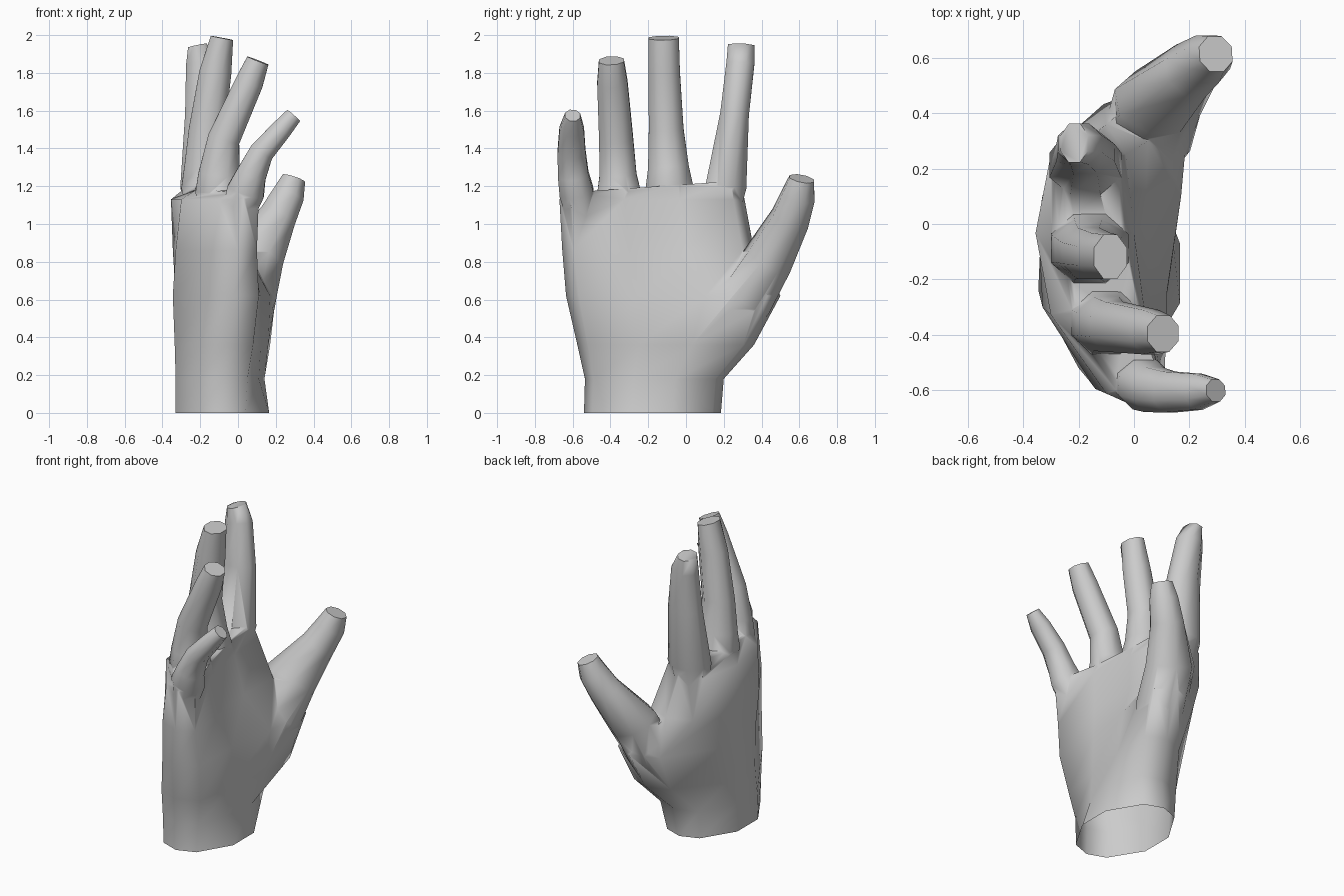
import bpy, bmesh, math
from mathutils import Vector

if "Cube" in bpy.data.objects:
    bpy.data.objects.remove(bpy.data.objects["Cube"])


def loft(name, rings):
    """Skin a closed solid through rings of equal point count."""
    bm = bmesh.new()
    loops = [[bm.verts.new(p) for p in r] for r in rings]
    n = len(loops[0])
    for a, b in zip(loops, loops[1:]):
        for i in range(n):
            j = (i + 1) % n
            bm.faces.new((a[i], a[j], b[j], b[i]))
    bm.faces.new(loops[0][::-1])
    bm.faces.new(loops[-1])
    bmesh.ops.recalc_face_normals(bm, faces=bm.faces)
    me = bpy.data.meshes.new(name)
    bm.to_mesh(me)
    bm.free()
    ob = bpy.data.objects.new(name, me)
    bpy.context.collection.objects.link(ob)
    return ob


def finger(name, stations, sides=8):
    """Tapered tube with a hidden root; stations are x, y, z, depth radius, width radius."""
    pts = [Vector(s[:3]) for s in stations]
    radii = [s[3:] for s in stations]
    # root buried in the palm
    pts.insert(0, pts[0] - (pts[1] - pts[0]).normalized() * 0.2)
    radii.insert(0, [r * 0.75 for r in radii[0]])
    rings = []
    for i, (p, (rd, rw)) in enumerate(zip(pts, radii)):
        t = (pts[min(i + 1, len(pts) - 1)] - pts[max(i - 1, 0)]).normalized()
        w = Vector((0, 1, 0))
        w = (w - t * w.dot(t)).normalized()
        d = w.cross(t)
        k = 1 / math.cos(math.pi / sides)
        angles = [2 * math.pi * (j + 0.5) / sides for j in range(sides)]
        rings.append([p + d * (rd * k * math.cos(a)) + w * (rw * k * math.sin(a)) for a in angles])
    return loft(name, rings)


# Palm sections: z, (y min, y max), (x at those ends), back x, palm-side x
STATIONS = (0.06, 0.35, 0.65, 0.94)
sections = [
    (0.00, (-.54, .185), (-.08, -.08), (-.20, -.33, -.33, -.20), (.04, .165, .165, .04)),
    (0.18, (-.535, .20), (-.08, -.05), (-.21, -.33, -.33, -.20), (.05, .11, .14, .08)),
    (0.36, (-.575, .36), (-.06, .04), (-.20, -.335, -.32, -.10), (.08, .12, .16, .17)),
    (0.62, (-.635, .50), (-.03, .07), (-.16, -.345, -.33, -.11), (.11, .12, .17, .20)),
    (0.86, (-.655, .36), (.00, -.10), (-.14, -.33, -.345, -.26), (.10, .06, .04, .05)),
    (1.13, (-.67, .31), (.03, -.16), (-.10, -.30, -.355, -.30), (.11, .04, .00, -.03)),
    (1.21, (-.65, .29), (.04, -.16), (-.05, -.21, -.26, -.25), (.10, .02, -.03, -.06)),
]
rings = []
for z, (y0, y1), (e0, e1), back, front in sections:
    ys = [y0 + (y1 - y0) * t for t in STATIONS]
    ring = [(e0, y0)] + list(zip(front, ys)) + [(e1, y1)] + list(zip(back, ys))[::-1]
    tilt = 0.07 if z > 1.2 else 0
    rings.append([(x, y, z + tilt * y) for x, y in ring])
hand = loft("hand", rings)

# Four fingers and the thumb, flared where they leave the palm
digits = {
    "index_finger": [(-.175, .212, 1.20, .13, .108), (-.175, .257, 1.58, .105, .076),
                     (-.195, .288, 1.85, .08, .074), (-.215, .292, 1.945, .05, .07)],
    "middle_finger": [(-.16, -.088, 1.20, .14, .125), (-.165, -.093, 1.30, .12, .108),
                      (-.165, -.105, 1.50, .095, .092), (-.12, -.115, 1.80, .085, .083),
                      (-.085, -.118, 1.985, .06, .08)],
    "ring_finger": [(-.10, -.355, 1.17, .125, .115), (-.10, -.36, 1.26, .11, .098),
                    (-.075, -.37, 1.45, .085, .09), (.06, -.39, 1.75, .074, .08),
                    (.105, -.395, 1.865, .06, .066)],
    "little_finger": [(.04, -.58, 1.17, .10, .09), (.07, -.597, 1.26, .08, .081),
                      (.125, -.606, 1.38, .065, .074), (.23, -.605, 1.50, .055, .065),
                      (.295, -.60, 1.575, .045, .04)],
    "thumb": [(.05, .315, .60, .15, .14), (.085, .44, .82, .155, .125),
              (.205, .553, 1.03, .10, .10), (.265, .595, 1.15, .085, .088),
              (.295, .613, 1.24, .062, .065)],
}
for name, stations in digits.items():
    part = finger(name, stations)
    mod = hand.modifiers.new(name, 'BOOLEAN')
    mod.operation = 'UNION'
    mod.solver = 'EXACT'
    mod.object = part
    bpy.context.view_layer.objects.active = hand
    bpy.ops.object.modifier_apply(modifier=mod.name)
    bpy.data.objects.remove(part)

# Open wrist
bm = bmesh.new()
bm.from_mesh(hand.data)
base = [f for f in bm.faces if all(v.co.z < 0.001 for v in f.verts)]
bmesh.ops.delete(bm, geom=base, context='FACES')
bm.to_mesh(hand.data)
bm.free()

hand.select_set(True)
bpy.context.view_layer.objects.active = hand
bpy.ops.object.shade_smooth_by_angle(angle=math.radians(75))
